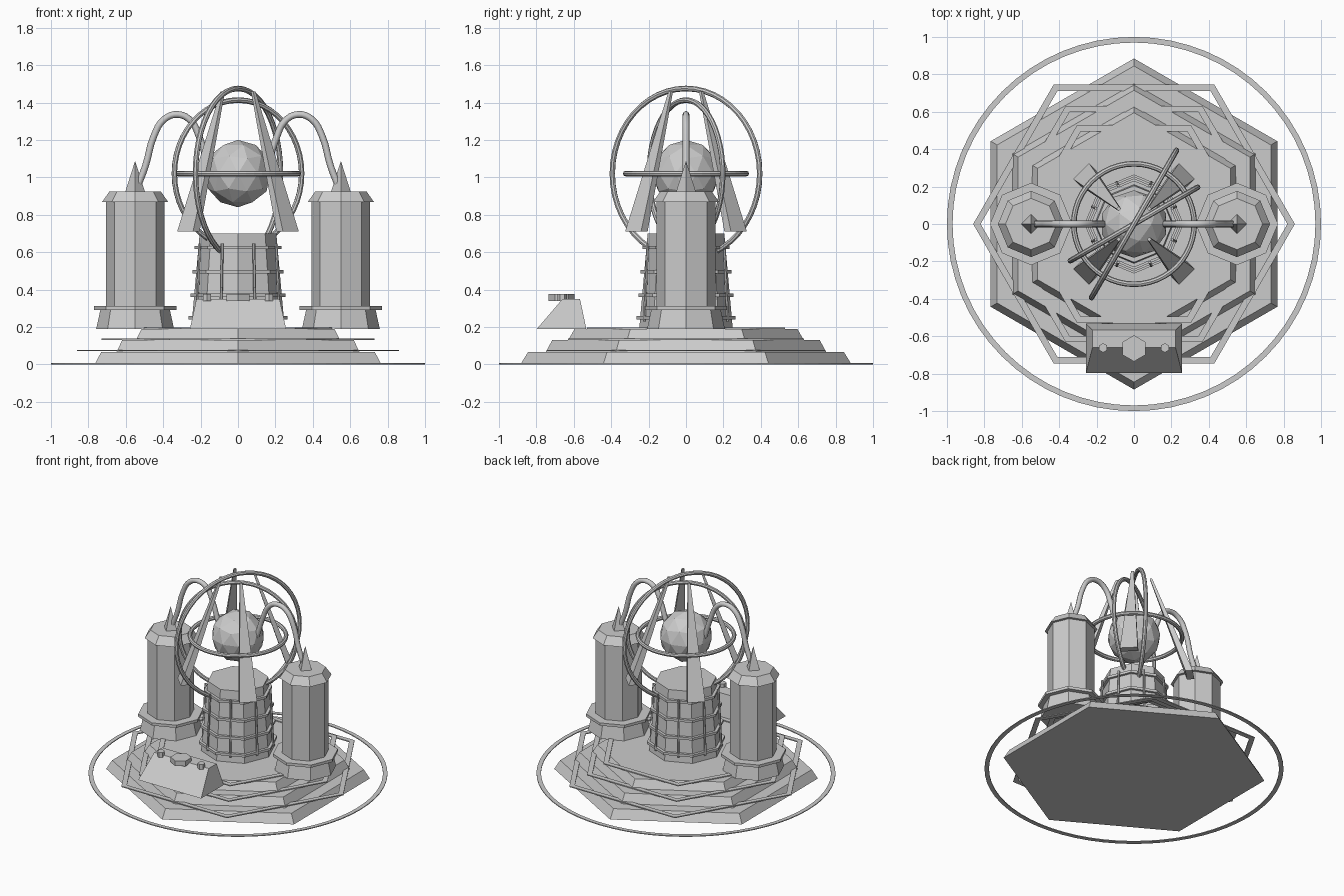
import bpy, bmesh
from math import sin, cos, pi, radians
from mathutils import Vector, Matrix

if "Cube" in bpy.data.objects:
    bpy.data.objects.remove(bpy.data.objects["Cube"])


def finish(name, bm):
    bmesh.ops.recalc_face_normals(bm, faces=bm.faces)
    me = bpy.data.meshes.new(name)
    bm.to_mesh(me)
    bm.free()
    ob = bpy.data.objects.new(name, me)
    bpy.context.collection.objects.link(ob)
    return ob


def lathe(name, profile, sides, turn=0.0, loc=(0, 0, 0), hollow=False):
    """Spin (radius, z) points; hollow joins the profile's ends, otherwise they are capped."""
    bm = bmesh.new()
    rings = [[bm.verts.new((loc[0] + r * cos(turn + 2 * pi * i / sides),
                            loc[1] + r * sin(turn + 2 * pi * i / sides), loc[2] + z))
              for i in range(sides)] for r, z in profile]
    pairs = list(zip(rings, rings[1:]))
    if hollow:
        pairs.append((rings[-1], rings[0]))
    else:
        bm.faces.new(rings[0])
        bm.faces.new(rings[-1])
    for a, b in pairs:
        for i in range(sides):
            j = (i + 1) % sides
            bm.faces.new((a[i], a[j], b[j], b[i]))
    return finish(name, bm)


def band(name, r_in, r_out, z0, z1, sides, turn=0.0):
    return lathe(name, [(r_in, z0), (r_out, z0), (r_out, z1), (r_in, z1)], sides, turn, hollow=True)


def loft(name, bottom, top):
    """Solid between two quads."""
    bm = bmesh.new()
    a = [bm.verts.new(p) for p in bottom]
    b = [bm.verts.new(p) for p in top]
    bm.faces.new(a)
    bm.faces.new(b)
    for i in range(4):
        j = (i + 1) % 4
        bm.faces.new((a[i], a[j], b[j], b[i]))
    return finish(name, bm)


def rod(name, p, q, r, sides=6):
    p, q = Vector(p), Vector(q)
    d = q - p
    bm = bmesh.new()
    m = Matrix.Translation((p + q) / 2) @ d.to_track_quat('Z', 'Y').to_matrix().to_4x4()
    bmesh.ops.create_cone(bm, cap_ends=True, segments=sides, radius1=r, radius2=r,
                          depth=d.length, matrix=m)
    return finish(name, bm)


# Ground ring, stepped hexagonal base and flat hexagonal trims
band("ground_ring", 0.97, 1.0, 0, 0.006, 64)
tiers = [(0.885, 0.845, 0.0, 0.065), (0.75, 0.715, 0.065, 0.13), (0.63, 0.595, 0.13, 0.19)]
for i, (r0, r1, z0, z1) in enumerate(tiers):
    lathe(f"base_tier_{i + 1}", [(r0, z0), (r1, z1)], 6, pi / 6)
for i, (r, z) in enumerate([(0.86, 0.071), (0.73, 0.131), (0.61, 0.19)]):
    band(f"base_trim_{i + 1}", r - 0.04, r, z, z + 0.007, 6)

# Central pedestal with hoops and upright rods
def column_r(z):
    return 0.25 - 0.045 * (z - 0.19) / 0.51

lathe("pedestal", [(0.25, 0.19), (0.205, 0.70)], 8)
for i, z in enumerate((0.25, 0.37, 0.495, 0.625)):
    r = column_r(z)
    band(f"pedestal_hoop_{i + 1}", r - 0.01, r + 0.02, z - 0.009, z + 0.009, 8)
for i in range(8):
    a = radians(22.5 + 45 * i)
    lo, hi = column_r(0.23) - 0.005, column_r(0.645) + 0.012
    rod(f"pedestal_rod_{i + 1}", (lo * cos(a), lo * sin(a), 0.23),
        (hi * cos(a), hi * sin(a), 0.645), 0.008)

# Faceted core sphere
bm = bmesh.new()
bmesh.ops.create_icosphere(bm, subdivisions=2, radius=0.18, matrix=Matrix.Translation((0, 0, 1.02)))
finish("core_sphere", bm)

# Three orbit rings: one level, two upright
def orbit_ring(name, radius, tilt, turn):
    tube = 0.015
    prof = [(radius + tube * cos(k * pi / 4), tube * sin(k * pi / 4)) for k in range(8)]
    ob = lathe(name, prof, 48, hollow=True)
    ob.data.transform(Matrix.Translation((0, 0, 1.02)) @ Matrix.Rotation(turn, 4, 'Z')
                      @ Matrix.Rotation(tilt, 4, 'X'))

orbit_ring("orbit_ring_level", 0.322, 0, 0)
orbit_ring("orbit_ring_middle", 0.393, pi / 2, radians(30))
orbit_ring("orbit_ring_outer", 0.455, pi / 2, radians(60))

# Four tapering fins leaning in over the core
def fin_quad(a, dist, tang, rad, z):
    u, v = Vector((cos(a), sin(a), 0)), Vector((-sin(a), cos(a), 0))
    c = u * dist + Vector((0, 0, z))
    return [c + u * rad * s + v * tang * t for s, t in ((-1, -1), (1, -1), (1, 1), (-1, 1))]

for i in range(4):
    a = radians(45 + 90 * i)
    loft(f"fin_{i + 1}", fin_quad(a, 0.375, 0.06, 0.025, 0.71), fin_quad(a, 0.115, 0.009, 0.008, 1.46))

# Side towers with spikes and curved conduits
for side, s in (("left", -1), ("right", 1)):
    loc = (0.55 * s, 0, 0)
    lathe(f"tower_foot_{side}", [(0.208, 0.19), (0.185, 0.295)], 8, 0, loc)
    lathe(f"tower_flange_{side}", [(0.22, 0.292), (0.22, 0.312)], 8, 0, loc)
    lathe(f"tower_body_{side}", [(0.157, 0.30), (0.157, 0.875)], 8, 0, loc)
    lathe(f"tower_cap_{side}", [(0.177, 0.868), (0.137, 0.925)], 8, 0, loc)
    lathe(f"tower_spike_{side}", [(0.052, 0.925), (0.001, 1.085)], 4, 0, loc)

    pts = [(0.55, 0.92), (0.495, 1.06), (0.45, 1.22), (0.395, 1.31), (0.32, 1.336),
           (0.25, 1.30), (0.205, 1.21), (0.175, 1.12), (0.15, 1.04)]
    cu = bpy.data.curves.new(f"conduit_{side}", 'CURVE')
    cu.dimensions = '3D'
    cu.bevel_depth = 0.018
    cu.bevel_resolution = 2
    cu.resolution_u = 4
    cu.use_fill_caps = True
    sp = cu.splines.new('BEZIER')
    sp.bezier_points.add(len(pts) - 1)
    for bp, (x, z) in zip(sp.bezier_points, pts):
        bp.co = (x * s, 0, z)
        bp.handle_left_type = bp.handle_right_type = 'AUTO'
    bpy.context.collection.objects.link(bpy.data.objects.new(f"conduit_{side}", cu))

# Control console at the front with three buttons
def rect(x, y0, y1, z):
    return [(-x, y0, z), (x, y0, z), (x, y1, z), (-x, y1, z)]

loft("console", rect(0.257, -0.797, -0.533, 0.19), rect(0.222, -0.66, -0.567, 0.35))
lathe("console_dial", [(0.07, 0.338), (0.07, 0.376)], 6, pi / 6, (0, -0.665, 0))
for side, x in (("left", -0.165), ("right", 0.165)):
    lathe(f"console_button_{side}", [(0.025, 0.338), (0.025, 0.376)], 6, pi / 6, (x, -0.662, 0))
